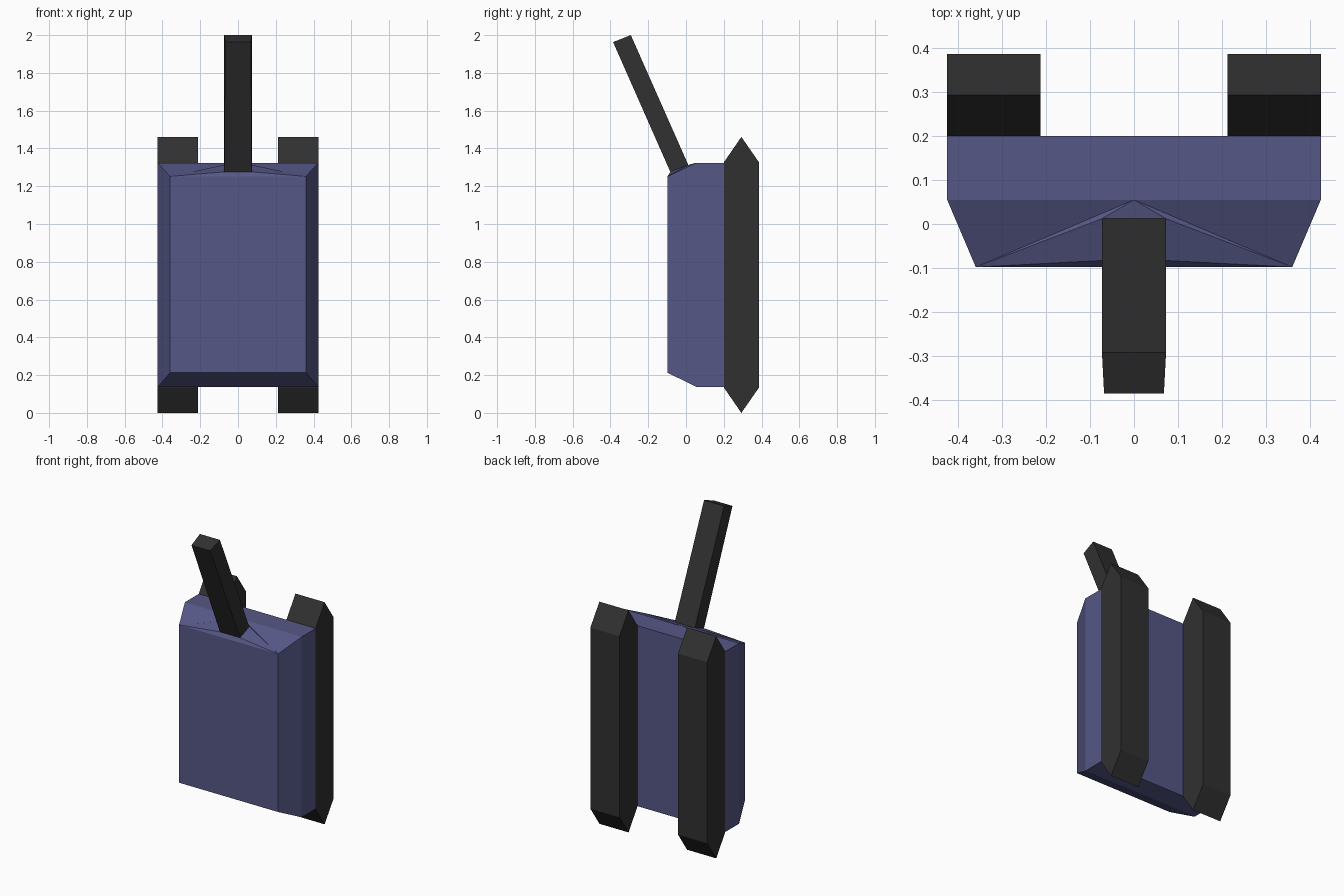
import bpy, bmesh

if "Cube" in bpy.data.objects:
    bpy.data.objects.remove(bpy.data.objects["Cube"])


def material(name, rgb):
    m = bpy.data.materials.new(name)
    m.diffuse_color = (*rgb, 1)
    m.use_nodes = True
    m.node_tree.nodes["Principled BSDF"].inputs["Base Color"].default_value = m.diffuse_color
    return m


blue = material("slate_blue", (0.092, 0.096, 0.24))
dark = material("charcoal", (0.03, 0.03, 0.03))


def make(name, verts, faces, mat):
    me = bpy.data.meshes.new(name)
    me.from_pydata(verts, [], faces)
    bm = bmesh.new()
    bm.from_mesh(me)
    bmesh.ops.recalc_face_normals(bm, faces=bm.faces)
    bm.to_mesh(me)
    bm.free()
    me.materials.append(mat)
    ob = bpy.data.objects.new(name, me)
    bpy.context.collection.objects.link(ob)
    return ob


def ring(x, y, z0, z1):
    return [(-x, y, z0), (x, y, z0), (x, y, z1), (-x, y, z1)]


# Barrel base ring, raised slightly above the sloped top edge
base = [(-0.073, -0.083, 1.276), (0.073, -0.083, 1.276),
        (0.073, 0.012, 1.313), (-0.073, 0.012, 1.313)]
tip = [(-0.068, -0.386, 1.963), (0.068, -0.386, 1.963),
       (0.073, -0.292, 2.0), (-0.073, -0.292, 2.0)]

# Hull: bevelled front plate, box rear, faceted collar round the barrel
verts = (ring(0.36, -0.098, 0.213, 1.252) + ring(0.425, 0.055, 0.137, 1.324)
         + ring(0.425, 0.2, 0.137, 1.324) + base + [(0, 0.055, 1.324)])
faces = [(0, 1, 2, 3), (11, 10, 9, 8),
         (0, 4, 5, 1), (1, 5, 6, 2), (3, 7, 4, 0),        # front bevels
         (4, 8, 9, 5), (5, 9, 10, 6), (7, 11, 8, 4),      # rear box
         (6, 10, 11, 7, 16),
         (3, 2, 13, 12), (2, 14, 13), (2, 16, 14),        # collar
         (16, 15, 14), (3, 15, 16), (3, 12, 15),
         (2, 6, 16), (3, 16, 7), (12, 13, 14, 15)]
make("hull", verts, faces, blue)

# Barrel
sides = [(i, (i + 1) % 4, (i + 1) % 4 + 4, i + 4) for i in range(4)]
make("barrel", base + tip, sides + [(0, 1, 2, 3), (4, 5, 6, 7)], dark)

# Tracks: pointed hexagonal profile, one per side
profile = [(0.2, 0.135), (0.293, 0), (0.387, 0.135),
           (0.387, 1.326), (0.293, 1.461), (0.2, 1.326)]
for side, label in ((-1, "left"), (1, "right")):
    v = [(side * x, y, z) for x in (0.213, 0.425) for y, z in profile]
    f = [(i, (i + 1) % 6, (i + 1) % 6 + 6, i + 6) for i in range(6)]
    make(label + "_track", v, f + [tuple(range(6)), tuple(range(6, 12))], dark)
